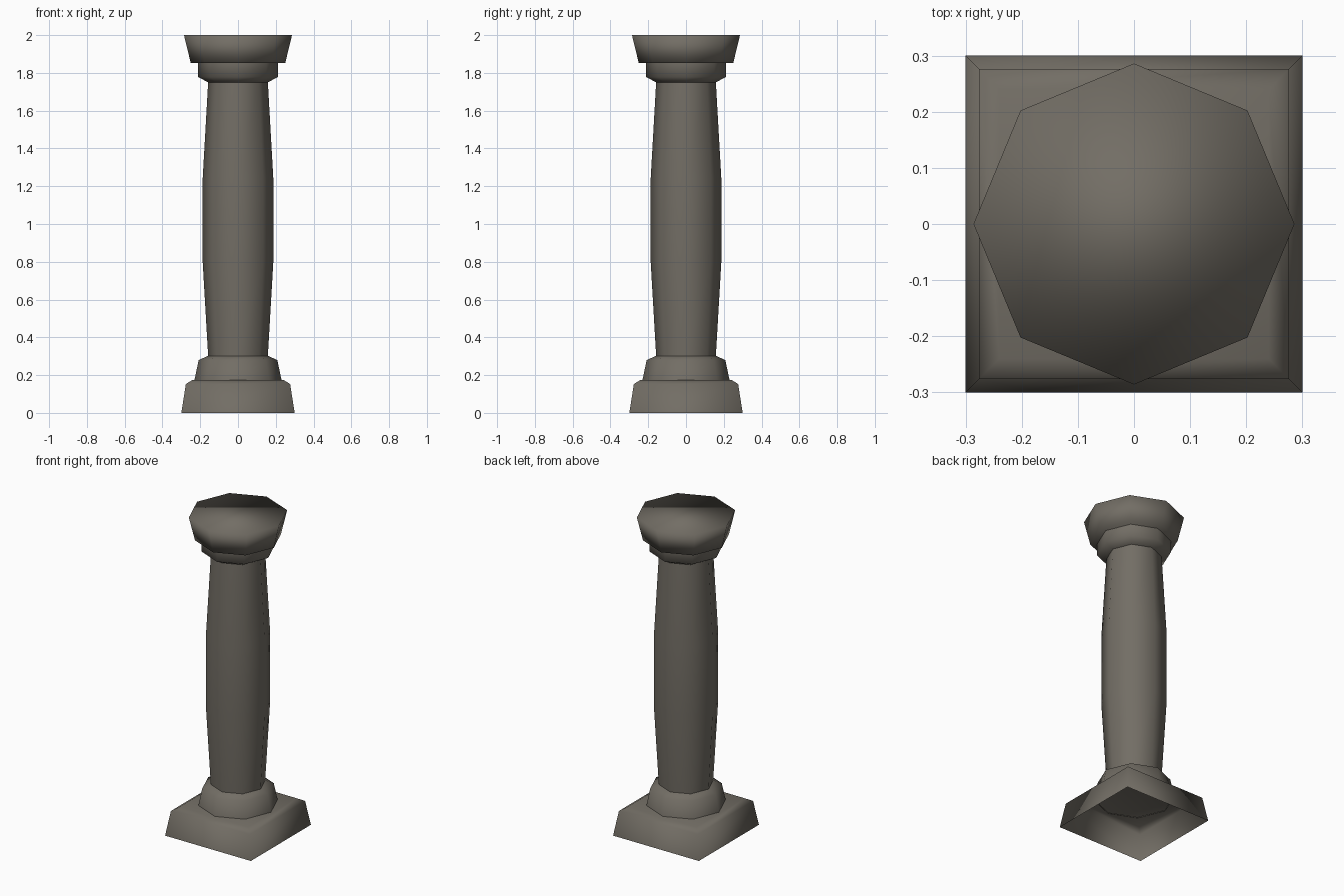
import bpy, bmesh, math

if "Cube" in bpy.data.objects:
    bpy.data.objects.remove(bpy.data.objects["Cube"])

stone = bpy.data.materials.new("weathered stone")
stone.diffuse_color = (0.17, 0.155, 0.13, 1)
stone.use_nodes = True
stone.node_tree.nodes["Principled BSDF"].inputs["Base Color"].default_value = stone.diffuse_color


def build(name, profile, sides, turn=0.0, cap_bottom=False, cap_top=False):
    """Stack of polygon rings given as (radius to corner, height)."""
    bm = bmesh.new()
    rings = []
    for r, z in profile:
        rings.append([bm.verts.new((r * math.cos(turn + math.tau * i / sides),
                                    r * math.sin(turn + math.tau * i / sides), z))
                      for i in range(sides)])
    for a, b in zip(rings, rings[1:]):
        for i in range(sides):
            j = (i + 1) % sides
            bm.faces.new((a[i], a[j], b[j], b[i]))
    if cap_bottom:
        bm.faces.new(rings[0][::-1])
    if cap_top:
        bm.faces.new(rings[-1])
    for f in bm.faces:
        f.smooth = True
    me = bpy.data.meshes.new(name)
    bm.to_mesh(me)
    bm.free()
    me.materials.append(stone)
    ob = bpy.data.objects.new(name, me)
    bpy.context.collection.objects.link(ob)
    return ob


# Square plinth, chamfered at the top and open underneath
s = math.sqrt(2)
build("plinth", [(0.30 * s, 0), (0.276 * s, 0.153), (0.24 * s, 0.175)],
      4, math.pi / 4, cap_top=True)

# Octagonal base ring, just sunk into the plinth
build("base_ring", [(0.231, 0.172), (0.208, 0.28), (0.158, 0.302)], 8)

# Shaft with a slight swelling in the middle
build("shaft", [(0.158, 0.30), (0.187, 0.80), (0.187, 1.24), (0.158, 1.752)], 8)

# Neck ring under the capital
build("neck_ring", [(0.158, 1.75), (0.211, 1.778), (0.211, 1.852)], 8)

# Flared capital
build("capital", [(0.25, 1.852), (0.286, 2.0)], 8, cap_bottom=True, cap_top=True)
